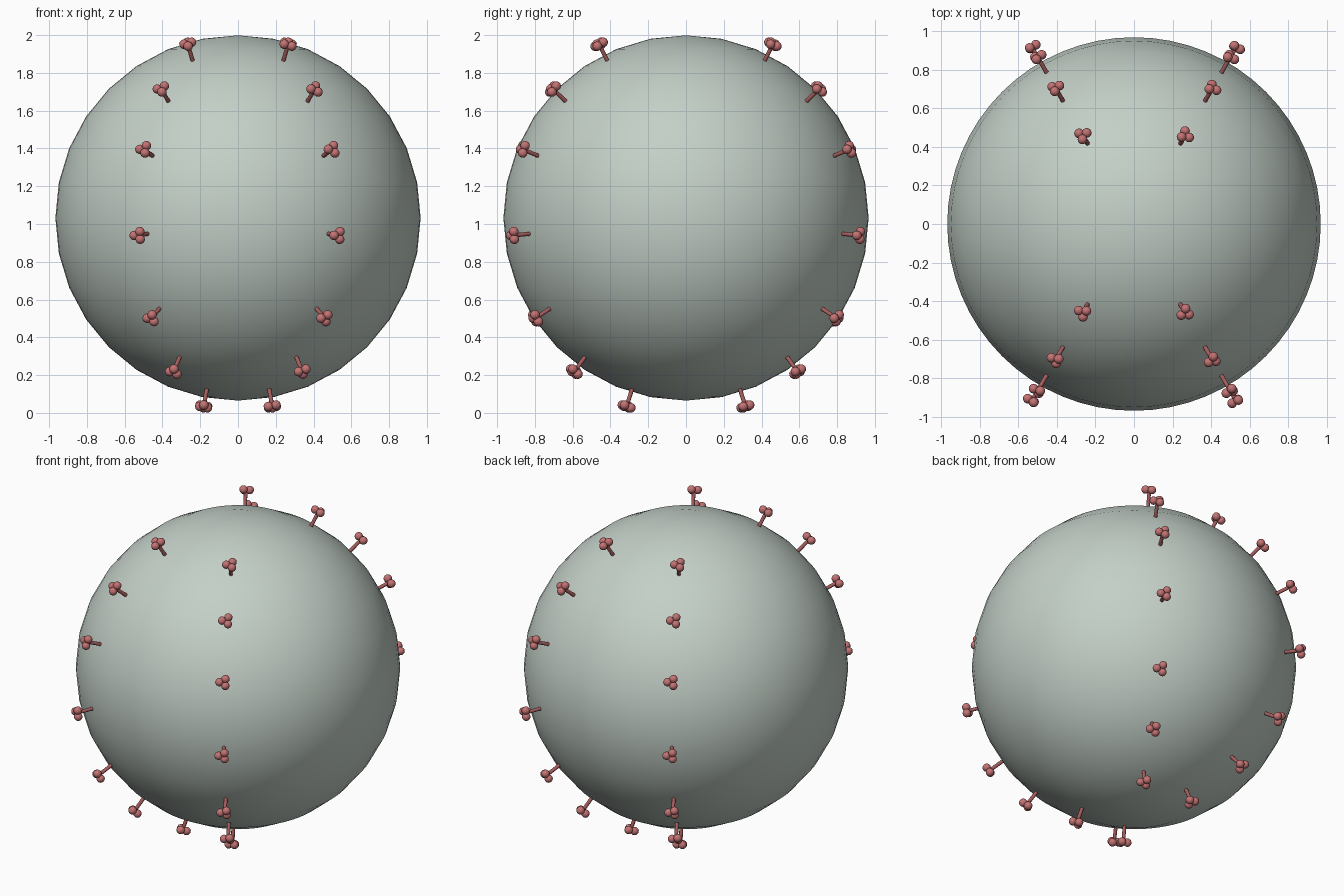
import bpy
import math
from mathutils import Matrix, Vector

cube = bpy.data.objects.get("Cube")
if cube:
    bpy.data.objects.remove(cube, do_unlink=True)

RADIUS = 0.967
CENTRE = Vector((0, 0, 1.032))
TIP = 1.062          # distance from centre to the bulb cluster
BULB = 0.025
SPREAD = 0.024       # distance of each bulb from the spike axis


def material(name, colour):
    m = bpy.data.materials.new(name)
    m.use_nodes = True
    m.diffuse_color = (*colour, 1)
    m.node_tree.nodes["Principled BSDF"].inputs["Base Color"].default_value = (*colour, 1)
    return m


grey_green = material("grey_green", (0.55, 0.63, 0.575))
rose_red = material("rose_red", (0.55, 0.17, 0.17))
dark_rose = material("dark_rose", (0.38, 0.11, 0.11))


def finish(name, mat, matrix=None):
    obj = bpy.context.object
    obj.name = name
    obj.data.materials.append(mat)
    bpy.ops.object.shade_smooth_by_angle(angle=math.radians(40))
    if matrix:
        obj.matrix_world = matrix
    return obj


def copy_part(source, name, matrix):
    obj = source.copy()
    obj.name = name
    bpy.context.collection.objects.link(obj)
    obj.matrix_world = matrix


# Round body
bpy.ops.mesh.primitive_uv_sphere_add(segments=64, ring_count=16, radius=RADIUS, location=CENTRE)
finish("body", grey_green)

# Spike frames: local z points outward, x east, y north
frames = []
for azimuth in (60, 120, 240, 300):
    for polar in (30, 50, 70, 95, 120, 140, 160):
        a, p = math.radians(azimuth), math.radians(polar)
        out = Vector((math.sin(p) * math.cos(a), math.sin(p) * math.sin(a), math.cos(p)))
        east = Vector((-math.sin(a), math.cos(a), 0))
        north = out.cross(east)
        turn = Matrix((east, north, out)).transposed().to_4x4()
        frames.append(Matrix.Translation(CENTRE) @ turn)

# Stalks, rooted just below the body surface
base = RADIUS - 0.03
lift = Matrix.Translation((0, 0, (base + TIP) / 2))
bpy.ops.mesh.primitive_cylinder_add(vertices=12, radius=0.011, depth=TIP - base)
stalk = finish("stalk", dark_rose, frames[0] @ lift)
for frame in frames[1:]:
    copy_part(stalk, "stalk", frame @ lift)

# Three bulbs around each stalk tip
bpy.ops.mesh.primitive_uv_sphere_add(segments=16, ring_count=10, radius=BULB)
bulb = finish("bulb", rose_red)
for frame in frames:
    for angle in (60, 180, 300):
        t = math.radians(angle)
        offset = Matrix.Translation((SPREAD * math.cos(t), SPREAD * math.sin(t), TIP))
        copy_part(bulb, "bulb", frame @ offset)
bpy.data.objects.remove(bulb, do_unlink=True)
